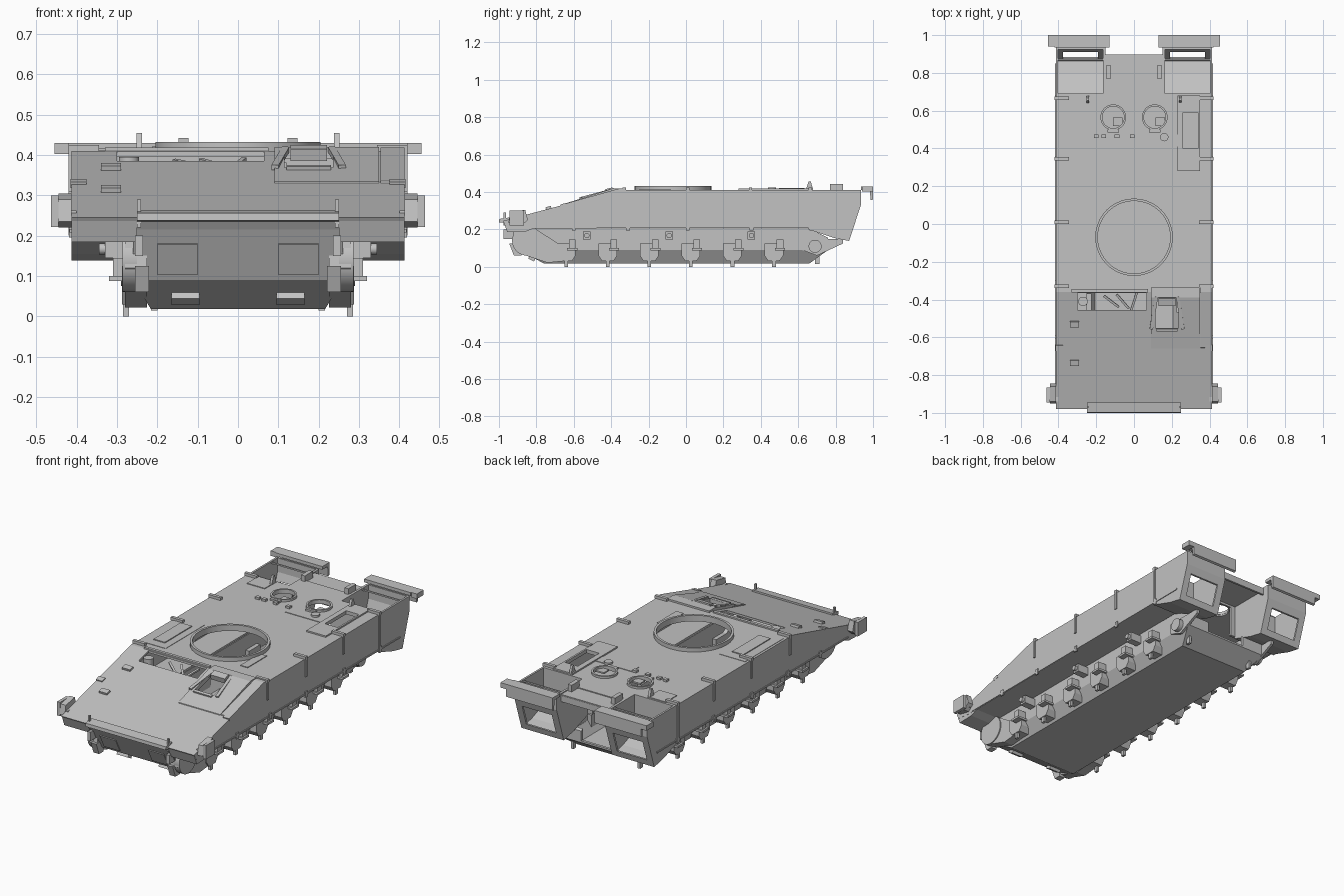
import bpy, bmesh, math
from mathutils import Matrix, Vector

grey = bpy.data.materials.new("hull grey")
grey.diffuse_color = (0.54, 0.54, 0.54, 1)


def finish(bm, name):
    bmesh.ops.recalc_face_normals(bm, faces=bm.faces)
    me = bpy.data.meshes.new(name)
    bm.to_mesh(me)
    bm.free()
    me.materials.append(grey)
    ob = bpy.data.objects.new(name, me)
    bpy.context.collection.objects.link(ob)
    return ob


def prism(name, profile, x0, x1):
    """Extrude a (y, z) side profile from x0 to x1."""
    bm = bmesh.new()
    a = [bm.verts.new((x0, y, z)) for y, z in profile]
    b = [bm.verts.new((x1, y, z)) for y, z in profile]
    n = len(a)
    bm.faces.new(a)
    bm.faces.new(b[::-1])
    for i in range(n):
        bm.faces.new((a[i], b[i], b[(i + 1) % n], a[(i + 1) % n]))
    return finish(bm, name)


def box(name, x, y, z, tilt=0, turn=0):
    """Box from three (low, high) ranges, optionally tilted about x and turned about z."""
    c = Vector([sum(r) / 2 for r in (x, y, z)])
    s = [abs(r[1] - r[0]) for r in (x, y, z)]
    bm = bmesh.new()
    bmesh.ops.create_cube(bm, size=1, matrix=Matrix.Translation(c) @ Matrix.Rotation(tilt, 4, 'X')
                          @ Matrix.Rotation(turn, 4, 'Z') @ Matrix.Diagonal((*s, 1)))
    return finish(bm, name)


def cyl(name, c, r, depth, axis='Z', n=24):
    rot = Matrix.Rotation(math.pi / 2, 4, 'Y') if axis == 'X' else Matrix()
    bm = bmesh.new()
    bmesh.ops.create_cone(bm, cap_ends=True, segments=n, radius1=r, radius2=r, depth=depth,
                          matrix=Matrix.Translation(c) @ rot)
    return finish(bm, name)


def smooth(ob):
    bpy.context.view_layer.objects.active = ob
    ob.select_set(True)
    bpy.ops.object.shade_smooth_by_angle()
    ob.select_set(False)


def cut(ob, *cutters):
    for c in cutters:
        m = ob.modifiers.new("cut", 'BOOLEAN')
        m.operation, m.solver, m.object = 'DIFFERENCE', 'EXACT', c
        dg = bpy.context.evaluated_depsgraph_get()
        me = bpy.data.meshes.new_from_object(ob.evaluated_get(dg))
        ob.modifiers.clear()
        ob.data = me
        bpy.data.objects.remove(c)
    return ob


def ring(name, c, r, inner, h):
    smooth(cut(cyl(name, c, r, h, n=40), cyl("cutter", c, inner, h * 3, n=40)))


def taper(ob, below, factor):
    """Pull the lowest vertices inward."""
    for v in ob.data.vertices:
        if v.co.z < below:
            v.co.x *= factor
    return ob


SLOPE = math.atan2(0.165, 0.62)


def glacis(y):
    return 0.41 + (y + 0.36) * 0.165 / 0.62


# Upper hull shell with roof openings
upper = prism("upper_hull", [(-0.98, 0.245), (-0.36, 0.41), (0.66, 0.41), (0.66, 0.21),
                             (-0.87, 0.205), (-0.96, 0.215)], -0.413, 0.413)
cut(upper,
    prism("cavity", [(-0.92, 0.248), (-0.36, 0.398), (0.65, 0.398), (0.65, 0.22), (-0.87, 0.217)], -0.403, 0.403),
    box("belly", (-0.248, 0.248), (-0.86, 0.645), (0.1, 0.235)),
    cyl("turret_hole", (0, -0.07, 0.4), 0.192, 0.1, n=40),
    cyl("hatch_a", (-0.11, 0.565, 0.4), 0.06, 0.1),
    cyl("hatch_b", (0.11, 0.565, 0.4), 0.06, 0.1),
    box("stowage_hole", (0.26, 0.34), (0.40, 0.59), (0.37, 0.5)),
    box("engine_hole", (-0.3, 0.065), (-0.455, -0.365), (0.3, 0.5)),
    prism("driver_hole", [(-0.55, 0.27), (-0.39, 0.27), (-0.39, 0.5), (-0.55, 0.5)], 0.115, 0.235),
    box("rear_passage", (-0.12, 0.12), (0.6, 0.7), (0.19, 0.38)))

# Lower hull tub and tapered keel, both thin shells
tub = prism("lower_hull", [(-0.97, 0.235), (-0.895, 0.09), (0.76, 0.09), (0.76, 0.155), (0.66, 0.205),
                           (-0.87, 0.205)], -0.26, 0.26)
cut(tub, prism("cavity", [(-0.94, 0.215), (-0.88, 0.08), (0.745, 0.08), (0.745, 0.19), (0.645, 0.3),
                          (-0.87, 0.3)], -0.248, 0.248),
    box("aisle", (-0.12, 0.12), (0.6, 0.9), (0.10, 0.3)))
keel = taper(prism("keel", [(-0.895, 0.09), (-0.76, 0.018), (0.66, 0.018), (0.76, 0.09)], -0.26, 0.26), 0.05, 0.83)
cut(keel, taper(prism("cavity", [(-0.88, 0.095), (-0.755, 0.029), (0.655, 0.029), (0.745, 0.095)],
                      -0.25, 0.25), 0.05, 0.83))

# Open recess between the rear bins: stepped roof and door leaf
box("recess_roof", (-0.155, 0.155), (0.655, 0.895), (0.392, 0.405))
box("recess_roof_plate", (-0.15, 0.15), (0.66, 0.785), (0.403, 0.41))
box("recess_roof_lip", (-0.15, 0.15), (0.885, 0.897), (0.365, 0.40))

for s in (-1, 1):
    def mx(a, b):
        return (min(s * a, s * b), max(s * a, s * b))

    # Rear stowage bins, open at the top, with a window in the sloped rear face
    bin_ob = prism("rear_bin", [(0.655, 0.41), (0.935, 0.41), (0.935, 0.33), (0.872, 0.138), (0.79, 0.155),
                                (0.655, 0.20)], *mx(0.15, 0.413))
    cut(bin_ob, prism("bin_inside", [(0.69, 0.5), (0.925, 0.5), (0.925, 0.332), (0.864, 0.15), (0.793, 0.166),
                                     (0.69, 0.205)], *mx(0.163, 0.402)),
        box("bin_window", mx(0.19, 0.375), (0.85, 1.0), (0.172, 0.288)))
    box("bin_lip", mx(0.163, 0.402), (0.868, 0.875), (0.40, 0.408))
    prism("rear_flap", [(0.935, 0.43), (1.0, 0.43), (1.0, 0.36), (0.988, 0.355), (0.982, 0.412),
                        (0.935, 0.412)], *mx(0.13, 0.42))
    box("flap_tip", mx(0.42, 0.455), (0.94, 1.0), (0.402, 0.43))
    box("rear_tow_eye", mx(0.2, 0.215), (0.69, 0.715), (0.015, 0.06))
    box("bin_handle", mx(0.123, 0.147), (0.77, 0.84), (0.40, 0.442))

    # Corner lamps on the nose
    prism("lamp_housing", [(-0.95, 0.235), (-0.94, 0.29), (-0.86, 0.305), (-0.845, 0.25), (-0.88, 0.22)],
          *mx(0.413, 0.445))
    box("lamp", mx(0.445, 0.463), (-0.945, -0.865), (0.222, 0.30))
    box("lamp_arm", mx(0.40, 0.425), (-0.94, -0.86), (0.235, 0.262))

    # Nose cheek, final drive and tow fittings
    prism("nose_cheek", [(-0.977, 0.244), (-0.955, 0.185), (-0.86, 0.188), (-0.80, 0.21), (-0.85, 0.25)],
          *mx(0.25, 0.412))
    smooth(cyl("final_drive", (s * 0.268, -0.85, 0.14), 0.08, 0.036, 'X', 28))
    prism("drive_guard", [(-0.93, 0.12), (-0.87, 0.065), (-0.74, 0.022), (-0.66, 0.03), (-0.66, 0.11),
                          (-0.8, 0.2), (-0.92, 0.2)], *mx(0.225, 0.28))
    prism("drive_guard_lug", [(-0.945, 0.125), (-0.92, 0.06), (-0.88, 0.06), (-0.88, 0.125)], *mx(0.22, 0.255))
    box("tow_hook", mx(0.235, 0.255), (-0.975, -0.91), (0.15, 0.20))
    box("nose_post", mx(0.24, 0.25), (-0.975, -0.963), (0.22, 0.29))
    box("nose_hatch", mx(0.1, 0.2), (-0.926, -0.918), (0.10, 0.185), 0.476)
    box("nose_step", mx(0.095, 0.165), (-0.84, -0.805), (0.035, 0.06), -0.49)

    # Suspension pads, bump stops and posts
    for i in range(6):
        y = -0.64 + 0.222 * i
        prism("suspension_pad", [(y - 0.05, 0.125), (y - 0.05, 0.06), (y - 0.03, 0.03), (y + 0.03, 0.03),
                                 (y + 0.05, 0.06), (y + 0.05, 0.125)], *mx(0.225, 0.288))
        box("bump_stop", mx(0.26, 0.31), (y + 0.015, y + 0.05), (0.09, 0.145))
        box("stop_foot", mx(0.26, 0.32), (y + 0.005, y + 0.06), (0.088, 0.1))
        box("arm_post", mx(0.27, 0.285), (y - 0.01, y + 0.01), (0.0, 0.06))
    for y in (-0.53, -0.09, 0.35):
        box("roller_bracket", mx(0.255, 0.33), (y - 0.02, y + 0.02), (0.145, 0.19))
        smooth(cyl("return_roller", (s * 0.335, y, 0.167), 0.014, 0.02, 'X', 14))
    smooth(cyl("idler_mount", (s * 0.27, 0.69, 0.11), 0.035, 0.04, 'X', 18))
    prism("rear_gusset", [(0.62, 0.09), (0.70, 0.06), (0.84, 0.125), (0.84, 0.15), (0.62, 0.15)],
          *mx(0.25, 0.265))

    # Side straps, skirt rail and lifting lugs
    for y, low in ((-0.33, 0.31), (0.01, 0.31), (0.345, 0.31), (0.665, 0.20)):
        box("strap_top", mx(0.345, 0.42), (y - 0.009, y + 0.009), (0.408, 0.425))
        box("strap_side", mx(0.412, 0.42), (y - 0.006, y + 0.006), (low, 0.425))
    box("skirt_rail", mx(0.412, 0.417), (-0.85, 0.85), (0.208, 0.216))
    for y in (-0.6, -0.31, 0.01, 0.35, 0.67):
        box("rail_clip", mx(0.412, 0.419), (y - 0.01, y + 0.01), (0.195, 0.228))
    prism("lifting_lug", [(0.64, 0.41), (0.655, 0.455), (0.668, 0.455), (0.68, 0.41)], *mx(0.238, 0.252))

    # Rear roof hatch rims and partly open covers
    ring("hatch_rim", (s * 0.11, 0.565, 0.414), 0.068, 0.058, 0.016)
    box("hatch_half", mx(0.115, 0.165) if s > 0 else mx(0.06, 0.11), (0.52, 0.565), (0.402, 0.41))
    box("hatch_hinge", (s * 0.11 - 0.03, s * 0.11 + 0.03), (0.485, 0.50), (0.41, 0.42))
    box("edge_bracket", (s * 0.395 - 0.02, s * 0.395 + 0.02), (-0.67, -0.64),
        (glacis(-0.655) - 0.01, glacis(-0.655) + 0.006), SLOPE)

# Nose edge bar
prism("nose_bar", [(-1.0, 0.238), (-0.998, 0.256), (-0.945, 0.264), (-0.945, 0.25), (-0.97, 0.235)], -0.25, 0.25)

# Turret ring
ring("turret_ring", (0, -0.07, 0.418), 0.205, 0.192, 0.028)

# Roof plates
box("corner_plate", (-0.35, -0.24), (0.58, 0.68), (0.408, 0.414))
box("ring_side_plate", (0.19, 0.235), (-0.25, -0.08), (0.408, 0.414))
box("left_roof_panel", (-0.35, -0.28), (-0.25, -0.01), (0.408, 0.417))
box("left_roof_base", (-0.40, -0.24), (-0.30, 0.045), (0.408, 0.412))
cut(box("stowage_frame", (0.23, 0.35), (0.28, 0.68), (0.408, 0.418)),
    box("hole", (0.26, 0.34), (0.40, 0.59), (0.37, 0.5)))
box("hatch_plate", (0.005, 0.23), (0.41, 0.475), (0.408, 0.413))
for x in (-0.2, -0.16, -0.09, -0.01):
    box("periscope", (x - 0.012, x + 0.012), (0.455, 0.475), (0.41, 0.422))
smooth(cyl("roof_vent", (0.16, 0.46, 0.415), 0.022, 0.016, n=18))

# Driver station wedge on the sloped front
wedge = prism("driver_wedge", [(-0.66, glacis(-0.66) - 0.005), (-0.658, glacis(-0.658) + 0.004), (-0.39, 0.42),
                               (-0.335, 0.42), (-0.335, 0.405), (-0.36, 0.405)], 0.09, 0.35)
cut(wedge, box("hole", (0.115, 0.235), (-0.55, -0.39), (0.27, 0.5)))
prism("side_wedge", [(-0.66, glacis(-0.66) - 0.01), (-0.655, glacis(-0.655) + 0.004), (-0.36, 0.418),
                     (-0.335, 0.418), (-0.335, 0.4), (-0.36, 0.4)], 0.353, 0.413)
for x, t in ((0.105, -0.15), (0.245, 0.15)):
    box("driver_hatch_rim", (x - 0.009, x + 0.009), (-0.56, -0.38), (0.385, 0.398), SLOPE, t)
box("driver_hatch_front", (0.12, 0.23), (-0.568, -0.552), (0.355, 0.374), SLOPE)
box("driver_visor", (0.13, 0.22), (-0.43, -0.39), (0.39, 0.42), SLOPE)

# Engine bay frame, pipes and glacis clamps
box("engine_frame", (-0.33, 0.075), (-0.362, -0.345), (0.405, 0.418))
for x, t in ((-0.12, 0.9), (-0.06, 0.7), (0.0, -0.3)):
    box("engine_pipe", (x - 0.006, x + 0.006), (-0.46, -0.36), (0.372, 0.382), SLOPE, t)
smooth(cyl("engine_cap", (-0.27, -0.41, 0.37), 0.025, 0.05, n=18))
for y in (-0.53, -0.735):
    z = glacis(y)
    box("glacis_clamp", (-0.34, -0.29), (y - 0.015, y + 0.015), (z - 0.005, z + 0.012), SLOPE)
